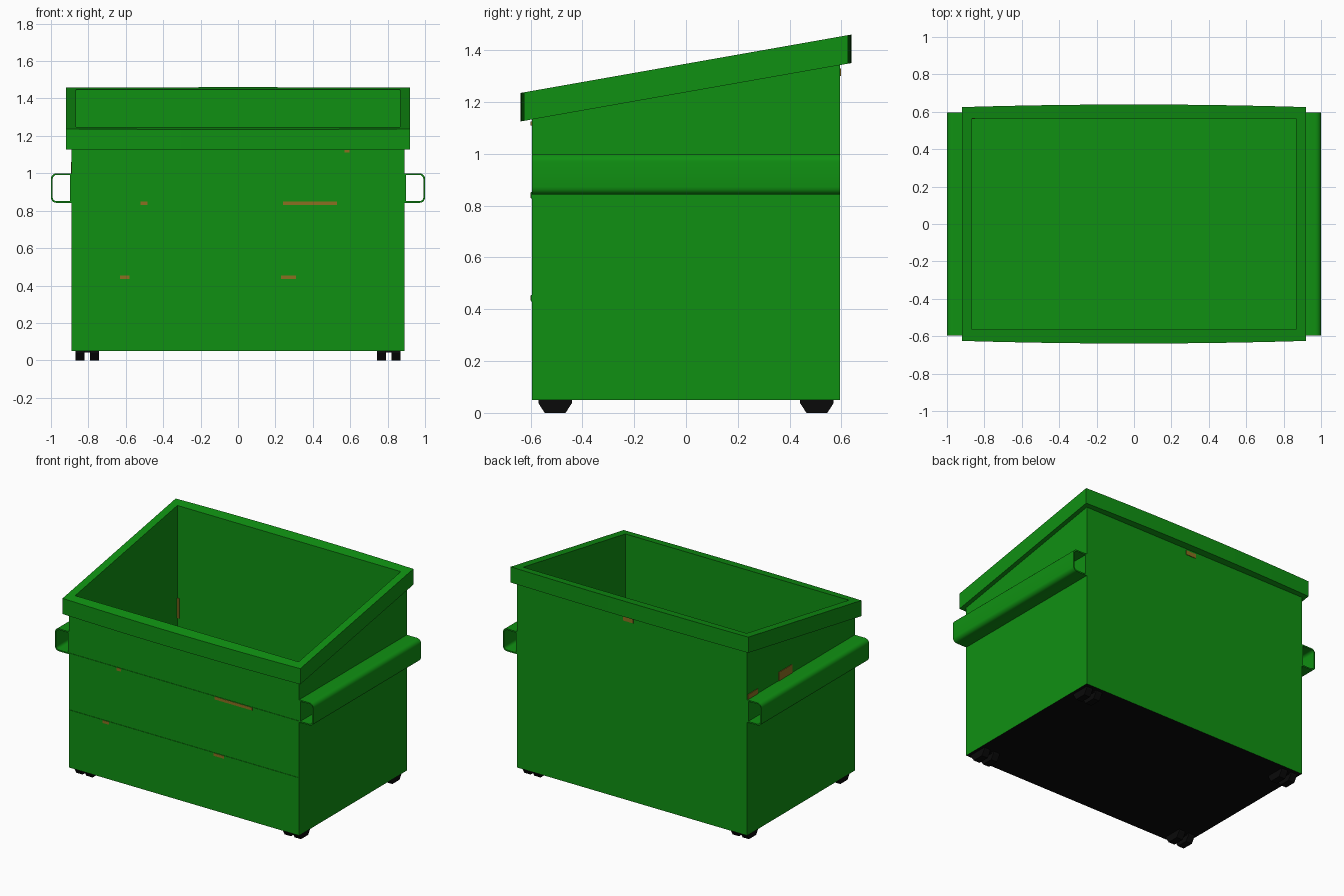
import bpy, bmesh, math

cube = bpy.data.objects.get("Cube")
if cube:
    bpy.data.objects.remove(cube, do_unlink=True)


def material(name, color):
    m = bpy.data.materials.new(name)
    m.use_nodes = True
    m.diffuse_color = (*color, 1)
    m.node_tree.nodes["Principled BSDF"].inputs["Base Color"].default_value = (*color, 1)
    return m


GREEN = material("green paint", (0.005, 0.28, 0.006))
BLACK = material("black rubber", (0.003, 0.003, 0.003))
RUST = material("rust", (0.26, 0.16, 0.015))

HX, HY, BASE = 0.89, 0.595, 0.05      # body half sizes and underside height
IX, IY = 0.865, 0.565                 # opening half sizes
RIM_DROP = 0.11


def top(y):
    """Height of the sloping rim."""
    return 1.3475 + 0.1765 * y


def finish(bm, name, *mats):
    bmesh.ops.recalc_face_normals(bm, faces=bm.faces)
    me = bpy.data.meshes.new(name)
    bm.to_mesh(me)
    bm.free()
    for m in mats:
        me.materials.append(m)
    ob = bpy.data.objects.new(name, me)
    bpy.context.collection.objects.link(ob)
    return ob


def outline(hx, hy, bulge=0, n=1):
    """Plan outline whose front and back edges may bow outward."""
    side = []
    for i in range(n + 1):
        x = hx * (2 * i / n - 1)
        side.append((x, -hy - bulge * (1 - (x / hx) ** 2)))
    return side + [(-x, -y) for x, y in side]


def loft(name, loops, closed, *mats):
    """Join equal point loops; either wrap round or cap both ends."""
    bm = bmesh.new()
    rings = [[bm.verts.new(p) for p in loop] for loop in loops]
    pairs = list(zip(rings, rings[1:]))
    if closed:
        pairs.append((rings[-1], rings[0]))
    for a, b in pairs:
        for i in range(len(a)):
            j = (i + 1) % len(a)
            bm.faces.new((a[i], a[j], b[j], b[i]))
    if not closed:
        bm.faces.new(rings[0])
        bm.faces.new(rings[-1])
    return finish(bm, name, *mats)


def box(name, lo, hi, mat):
    bm = bmesh.new()
    bmesh.ops.create_cube(bm, size=1)
    for v in bm.verts:
        v.co = [(a + b) / 2 + c * (b - a) for a, b, c in zip(lo, hi, v.co)]
    return finish(bm, name, mat)


def flat(pts, z):
    return [(x, y, z) for x, y in pts]


def sloped(pts, drop):
    return [(x, y, top(y) - drop) for x, y in pts]


# Open hollow body with a black underside
outer, inner = outline(HX, HY), outline(IX, IY)
body = loft("body", [flat(outer, BASE), sloped(outer, RIM_DROP),
                     sloped(inner, RIM_DROP), flat(inner, BASE + 0.015)],
            False, GREEN, BLACK)
for f in body.data.polygons:
    if f.normal.z < -0.9:
        f.material_index = 1

# Sloping rim, slightly bowed at front and back
rim_out, rim_in = outline(0.92, 0.625, 0.014, 12), outline(IX, IY, 0, 12)
loft("rim", [sloped(rim_out, RIM_DROP), sloped(rim_out, 0),
             sloped(rim_in, 0), sloped(rim_in, RIM_DROP)], True, GREEN)


# Hollow fork pockets with rounded outer corners
def pocket_section(inset, radius):
    x0, x1, z0, z1 = 0.89 + inset, 1 - inset, 0.842 + inset, 1 - inset
    pts = [(x0, z1), (x0, z0)]
    for cz, start in ((z0 + radius, -90), (z1 - radius, 0)):
        for i in range(6):
            a = math.radians(start + 18 * i)
            pts.append((x1 - radius + radius * math.cos(a), cz + radius * math.sin(a)))
    return pts


for side, label in ((1, "left"), (-1, "right")):
    big, small = pocket_section(0, 0.03), pocket_section(0.009, 0.021)
    loops = [[(side * x, y, z) for x, z in sec]
             for sec, y in ((big, -HY), (big, HY), (small, HY), (small, -HY))]
    pocket = loft(label + "_fork_pocket", loops, True, GREEN)
    bpy.ops.object.select_all(action="DESELECT")
    pocket.select_set(True)
    bpy.context.view_layer.objects.active = pocket
    bpy.ops.object.shade_smooth_by_angle(angle=math.radians(30))

# Flat seams across the front
for label, z0, z1 in (("upper", 0.828, 0.852), ("lower", 0.43, 0.455)):
    box(label + "_front_seam", (-HX, -HY - 0.003, z0), (HX, -HY, z1), GREEN)

# Rust patches on the front
for i, (x0, x1, z0, z1) in enumerate((
        (0.24, 0.53, 0.83, 0.85), (-0.52, -0.485, 0.83, 0.85),
        (-0.63, -0.58, 0.434, 0.453), (0.23, 0.31, 0.434, 0.453),
        (0.57, 0.595, 1.11, 1.125))):
    box(f"front_rust_{i + 1}", (x0, -HY - 0.005, z0), (x1, -HY, z1), RUST)

# Rust patches on the back, right side and inner corner
box("back_rust", (-0.01, HY, 1.3), (0.07, HY + 0.004, 1.33), RUST)
for i, (y0, y1, z1) in enumerate(((0.48, 0.59, 1.035), (0.1, 0.25, 1.06))):
    box(f"side_rust_{i + 1}", (-HX - 0.004, y0, 1.0), (-HX, y1, z1), RUST)
box("inner_rust", (-IX, IY - 0.004, 0.66), (-IX + 0.015, IY, 0.8), RUST)

# Paired faceted wheels under a mounting plate at each corner
PROFILE = ((-0.065, BASE), (-0.065, 0.038), (-0.04, 0), (0.04, 0), (0.065, 0.038), (0.065, BASE))
for sx, lr in ((1, "left"), (-1, "right")):
    for sy, fb in ((-1, "front"), (1, "back")):
        for part, x in (("outer", 0.845), ("inner", 0.768)):
            ends = [[(sx * x + dx, sy * 0.505 + y, z) for y, z in PROFILE]
                    for dx in (-0.024, 0.024)]
            loft(f"{fb}_{lr}_{part}_wheel", ends, False, BLACK)
        box(f"{fb}_{lr}_wheel_plate", (sx * 0.807 - 0.05, sy * 0.505 - 0.05, 0.042),
            (sx * 0.807 + 0.05, sy * 0.505 + 0.05, BASE), BLACK)
